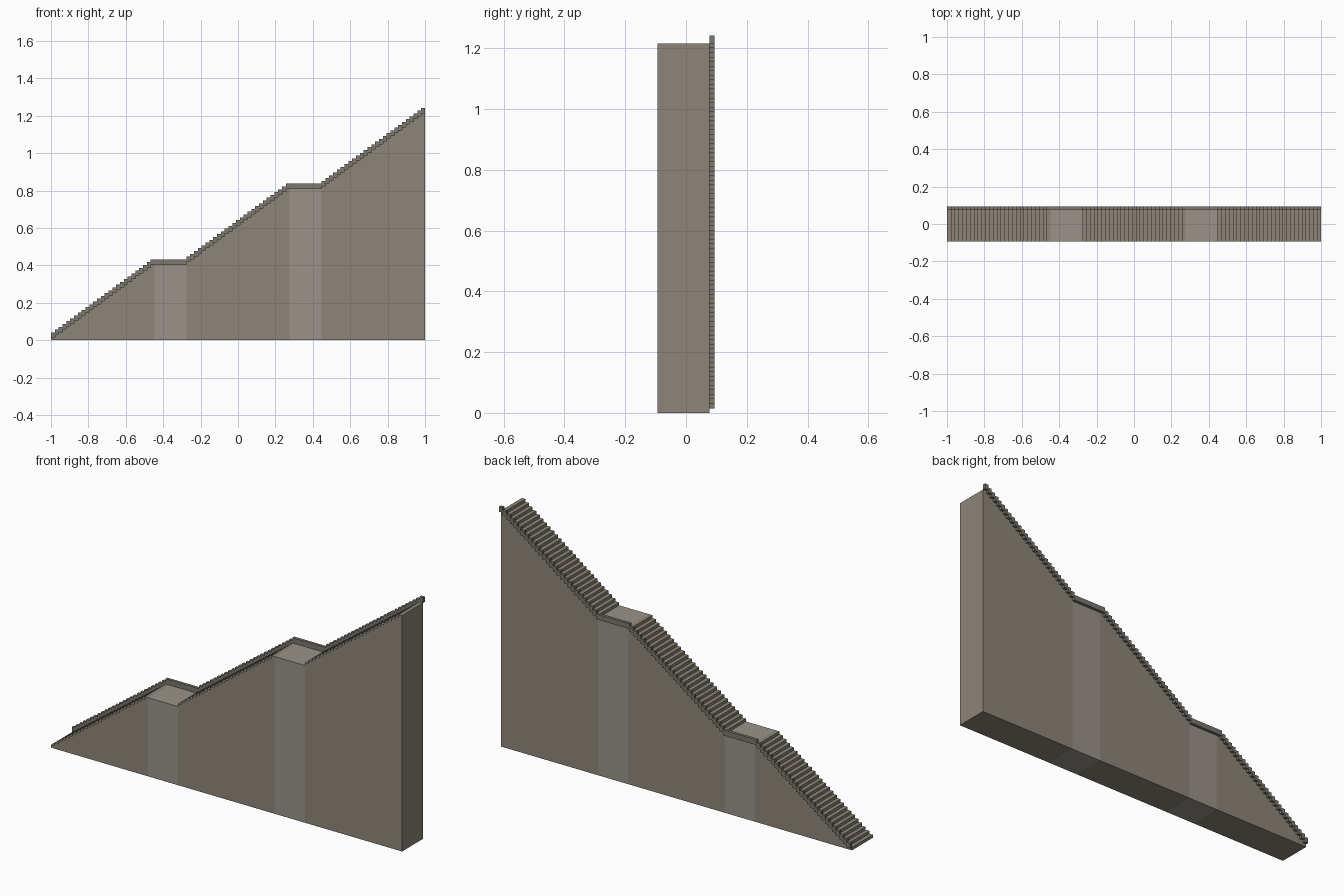
import bpy, bmesh
from mathutils import Matrix, Vector

if "Cube" in bpy.data.objects:
    bpy.data.objects.remove(bpy.data.objects["Cube"])

STEPS, RISE, LANDING = 27, 0.015, 0.17
TREAD = (2 - 2 * LANDING) / (3 * STEPS)
Y0, Y1, Y2 = -0.093, 0.078, 0.093   # front edge, back of stair, outer face of kerb
KERB_H = 0.027


def add_box(bm, x0, x1, y0, y1, z0, z1):
    size = Vector((x1 - x0, y1 - y0, z1 - z0))
    mid = Vector((x0 + x1, y0 + y1, z0 + z1)) / 2
    bmesh.ops.create_cube(bm, size=1, matrix=Matrix.Translation(mid) @ Matrix.Diagonal(size).to_4x4())


def finish(bm, name, mat):
    me = bpy.data.meshes.new(name)
    bm.to_mesh(me)
    bm.free()
    me.materials.append(mat)
    bpy.context.collection.objects.link(bpy.data.objects.new(name, me))


stone = bpy.data.materials.new("stone")
stone.diffuse_color = (0.27, 0.235, 0.19, 1)
stone.use_nodes = True
stone.node_tree.nodes["Principled BSDF"].inputs["Base Color"].default_value = stone.diffuse_color
landing_stone = bpy.data.materials.new("landing_stone")
landing_stone.diffuse_color = (0.32, 0.29, 0.25, 1)
landing_stone.use_nodes = True
landing_stone.node_tree.nodes["Principled BSDF"].inputs["Base Color"].default_value = landing_stone.diffuse_color
kerb_stone = bpy.data.materials.new("kerb_stone")
kerb_stone.diffuse_color = (0.2, 0.185, 0.16, 1)
kerb_stone.use_nodes = True
kerb_stone.node_tree.nodes["Principled BSDF"].inputs["Base Color"].default_value = kerb_stone.diffuse_color

x, z = -1.0, 0.0
kerb = bmesh.new()
for flight in range(3):
    # solid steps reaching the ground, each with a kerb block on its back side
    steps = bmesh.new()
    for i in range(STEPS):
        z += RISE
        add_box(steps, x, x + TREAD, Y0, Y1, 0, z)
        add_box(kerb, x, x + TREAD, Y1, Y2, z, z + KERB_H)
        x += TREAD
    finish(steps, f"stair_flight_{flight + 1}", stone)
    # level landing between flights
    if flight < 2:
        landing = bmesh.new()
        add_box(landing, x, x + LANDING, Y0, Y1, 0, z)
        add_box(kerb, x, x + LANDING, Y1, Y2, z, z + KERB_H)
        x += LANDING
        finish(landing, f"landing_{flight + 1}", landing_stone)
finish(kerb, "kerb", kerb_stone)
